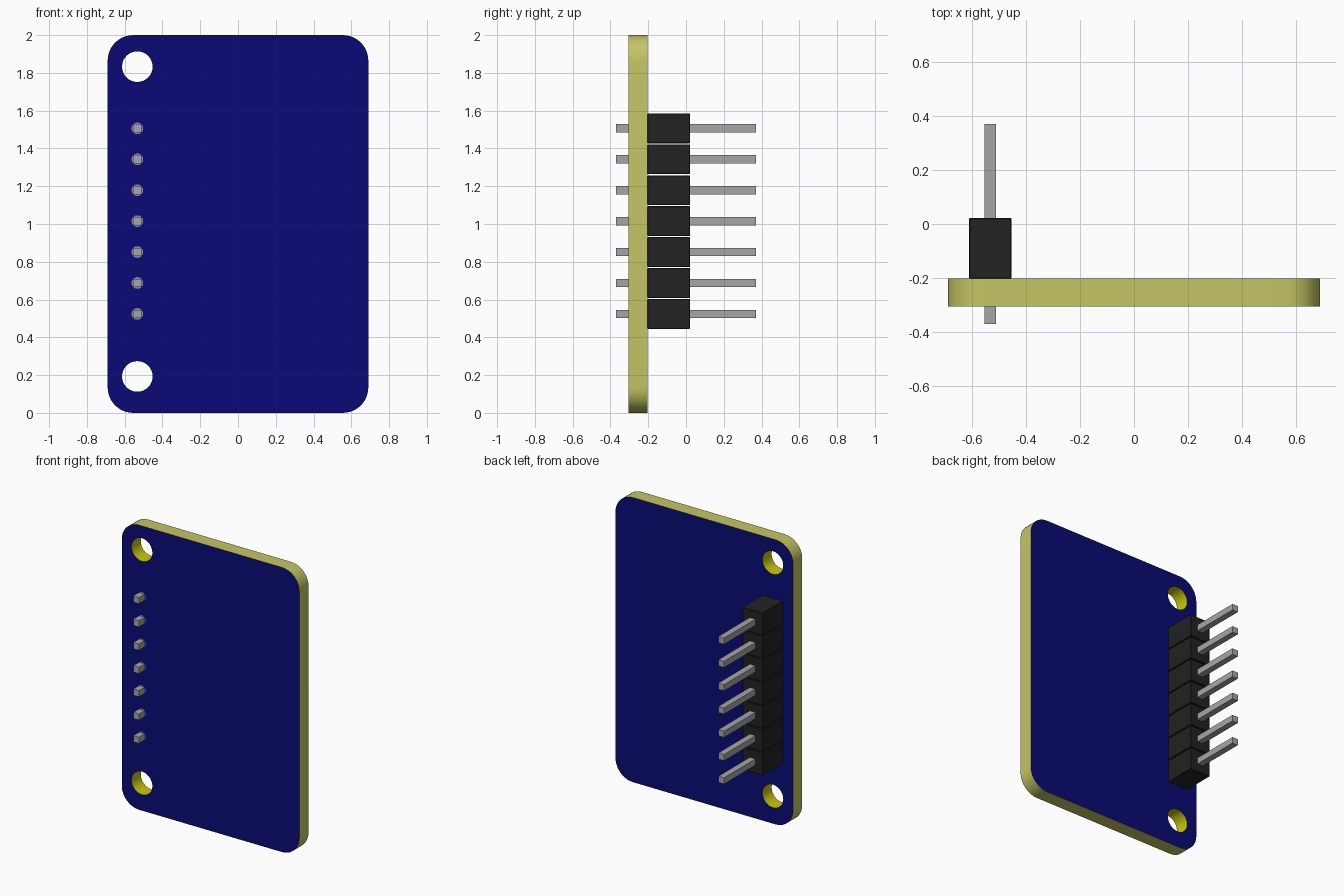
import bpy
import bmesh
import math
from mathutils import Vector

if "Cube" in bpy.data.objects:
    bpy.data.objects.remove(bpy.data.objects["Cube"], do_unlink=True)


def material(name, rgb):
    m = bpy.data.materials.new(name)
    m.use_nodes = True
    m.diffuse_color = (*rgb, 1)
    m.node_tree.nodes["Principled BSDF"].inputs["Base Color"].default_value = (*rgb, 1)
    return m


BLUE = material("board blue", (0.003, 0.003, 0.18))
EDGE = material("board edge yellow", (0.56, 0.56, 0.13))
HOLE = material("hole wall yellow", (0.58, 0.58, 0.004))
BLACK = material("header black", (0.016, 0.016, 0.016))
METAL = material("pin grey", (0.38, 0.38, 0.38))
PAD = material("pad pale blue grey", (0.25, 0.25, 0.48))


def finish(bm, name, mats):
    mesh = bpy.data.meshes.new(name)
    bm.to_mesh(mesh)
    bm.free()
    obj = bpy.data.objects.new(name, mesh)
    bpy.context.collection.objects.link(obj)
    for m in mats:
        mesh.materials.append(m)
    return obj


def box(name, lo, hi, mat, bevel=0.0):
    bm = bmesh.new()
    bmesh.ops.create_cube(bm, size=1)
    for v in bm.verts:
        v.co = [lo[i] + (v.co[i] + 0.5) * (hi[i] - lo[i]) for i in range(3)]
    if bevel:
        bmesh.ops.bevel(bm, geom=bm.edges[:], offset=bevel, segments=1, affect='EDGES')
    return finish(bm, name, [mat])


def arc(cx, cz, r, start, sweep, n):
    return [(cx + r * math.cos(start + sweep * i / n),
             cz + r * math.sin(start + sweep * i / n)) for i in range(n + 1)]


# Overall layout
HALF_W, HEIGHT, CORNER = 0.69, 2.0, 0.135
FRONT, BACK = -0.305, -0.203
PIN_X, PITCH, FIRST_Z, COUNT = -0.533, 0.1637, 0.524, 7
HOLE_R, HOLE_Z = 0.081, (0.193, 1.833)

# Circuit board: rounded outline with two mounting holes, extruded backwards
outline = []
for k, (sx, top) in enumerate([(1, 1), (-1, 1), (-1, 0), (1, 0)]):
    cz = HEIGHT - CORNER if top else CORNER
    outline += arc(sx * (HALF_W - CORNER), cz, CORNER, k * math.pi / 2, math.pi / 2, 10)
loops = [outline] + [arc(PIN_X, z, HOLE_R, 0, 2 * math.pi, 32)[:-1] for z in HOLE_Z]

bm = bmesh.new()
edges = []
for loop in loops:
    vs = [bm.verts.new((x, FRONT, z)) for x, z in loop]
    edges += [bm.edges.new((vs[i - 1], vs[i])) for i in range(len(vs))]
bmesh.ops.triangle_fill(bm, edges=edges, use_beauty=True, use_dissolve=False, normal=(0, -1, 0))
ext = bmesh.ops.extrude_face_region(bm, geom=bm.faces[:], use_keep_orig=True)
new_verts = [g for g in ext["geom"] if isinstance(g, bmesh.types.BMVert)]
bmesh.ops.translate(bm, verts=new_verts, vec=(0, BACK - FRONT, 0))
bmesh.ops.recalc_face_normals(bm, faces=bm.faces[:])
for f in bm.faces:
    c = f.calc_center_median()
    if abs(f.normal.y) < 0.5:
        near = min(math.hypot(c.x - PIN_X, c.z - z) for z in HOLE_Z)
        f.material_index = 2 if near < HOLE_R + 0.005 else 1
board = finish(bm, "circuit_board", [BLUE, EDGE, HOLE])
bpy.ops.object.select_all(action='DESELECT')
board.select_set(True)
bpy.context.view_layer.objects.active = board
bpy.ops.object.shade_smooth_by_angle(angle=math.radians(35))

# Pin header: one block, pin and thin solder pad per position
for i in range(COUNT):
    z = FIRST_Z + i * PITCH
    box(f"header_block_{i + 1}", (PIN_X - 0.079, BACK, z - 0.079),
        (PIN_X + 0.079, 0.022, z + 0.079), BLACK, 0.003)
    box(f"pin_{i + 1}", (PIN_X - 0.022, -0.37, z - 0.022),
        (PIN_X + 0.022, 0.37, z + 0.022), METAL)
    bm = bmesh.new()
    bmesh.ops.create_circle(bm, cap_ends=True, segments=16, radius=0.031)
    for v in bm.verts:
        v.co = Vector((PIN_X + v.co.x, FRONT - 0.002, z + v.co.y))
    for f in bm.faces:
        f.normal_update()
        if f.normal.y > 0:
            f.normal_flip()
    finish(bm, f"solder_pad_{i + 1}", [PAD])
